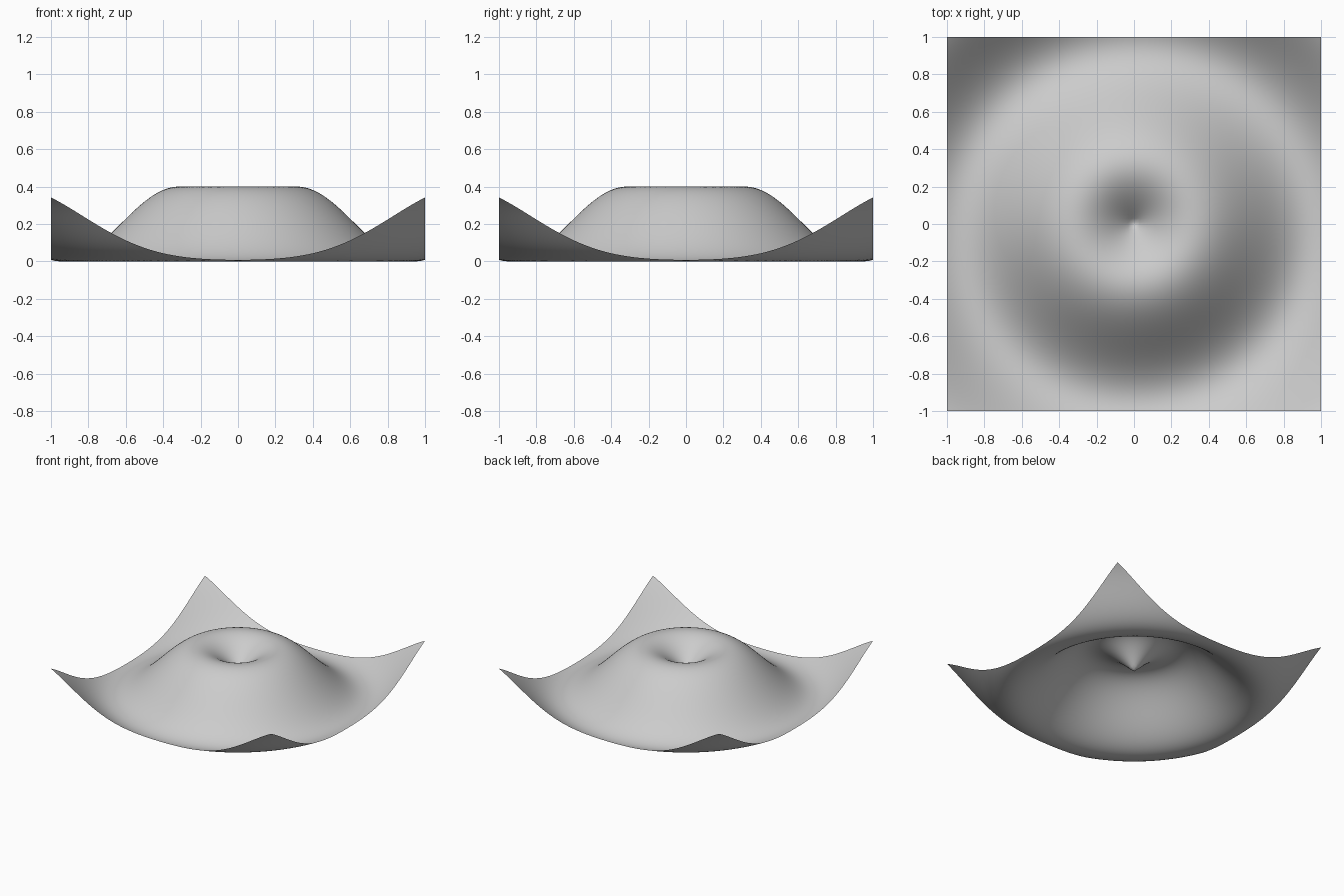
import bpy
import bmesh
import math

CELLS = 99        # grid cells along each side
FREQUENCY = 5.0   # radial wave number
AMPLITUDE = 0.2

# Remove the default object
cube = bpy.data.objects.get("Cube")
if cube:
    bpy.data.objects.remove(cube, do_unlink=True)

# Plain grey material
grey = bpy.data.materials.new("light grey")
grey.use_nodes = True
colour = (0.6, 0.6, 0.6, 1.0)
grey.diffuse_color = colour
grey.node_tree.nodes["Principled BSDF"].inputs["Base Color"].default_value = colour

# Square sheet, raised into a circular ripple
bm = bmesh.new()
bmesh.ops.create_grid(bm, x_segments=CELLS, y_segments=CELLS, size=1.0)
for v in bm.verts:
    radius = math.hypot(v.co.x, v.co.y)
    v.co.z = AMPLITUDE * (1 + math.sin(FREQUENCY * radius))
for face in bm.faces:
    face.smooth = True

mesh = bpy.data.meshes.new("rippled_sheet")
bm.to_mesh(mesh)
bm.free()
mesh.materials.append(grey)
sheet = bpy.data.objects.new("rippled_sheet", mesh)
bpy.context.collection.objects.link(sheet)
